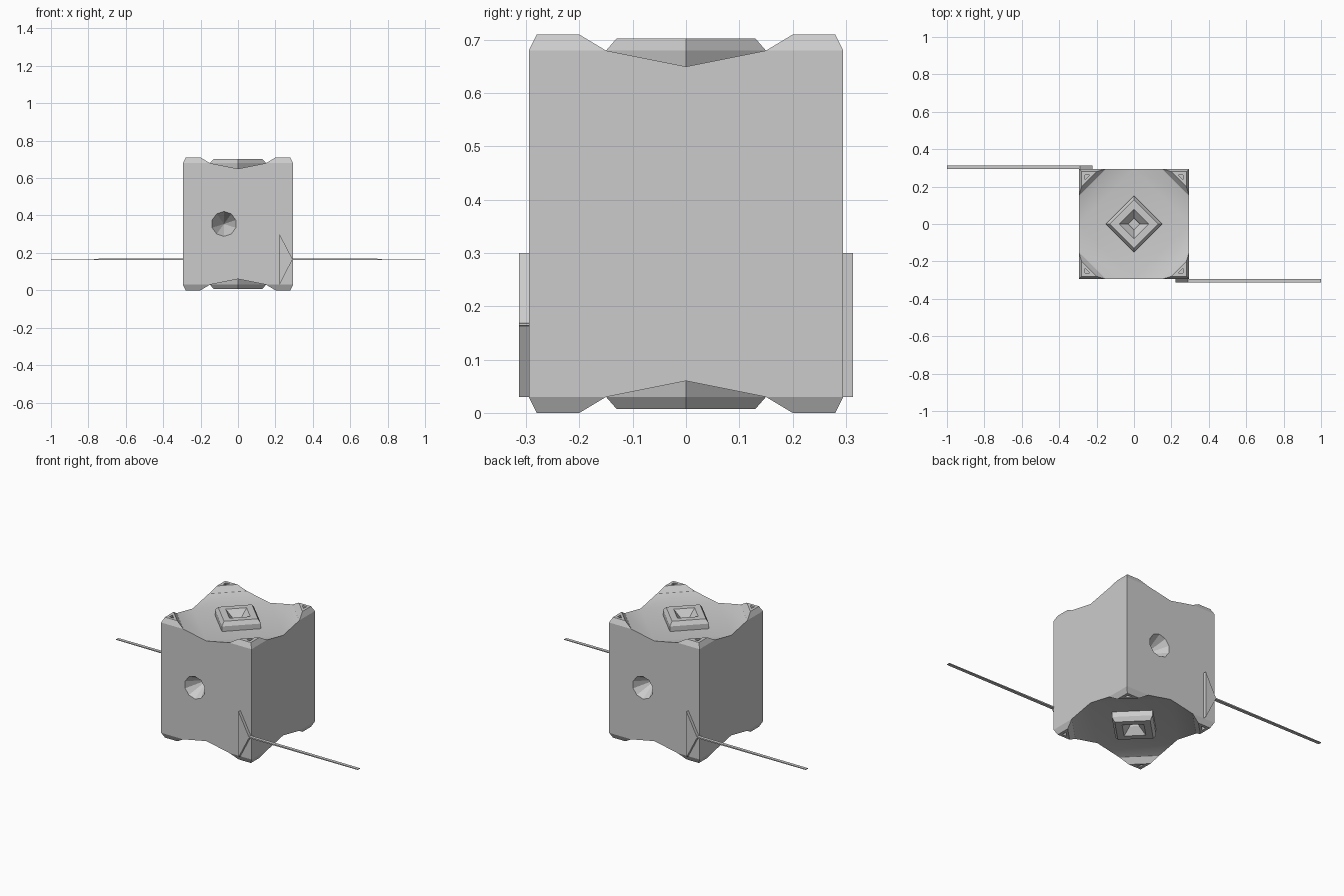
import bpy, bmesh, math
from mathutils import Matrix, Vector

if "Cube" in bpy.data.objects:
    bpy.data.objects.remove(bpy.data.objects["Cube"])

H, W = 0.71, 0.295          # body height and half width
MID = H / 2


def finish(bm, name, smooth=None):
    bmesh.ops.remove_doubles(bm, verts=bm.verts, dist=1e-5)
    bmesh.ops.recalc_face_normals(bm, faces=bm.faces)
    me = bpy.data.meshes.new(name)
    bm.to_mesh(me)
    bm.free()
    ob = bpy.data.objects.new(name, me)
    bpy.context.collection.objects.link(ob)
    if smooth:
        bpy.context.view_layer.objects.active = ob
        ob.select_set(True)
        bpy.ops.object.shade_smooth_by_angle(angle=math.radians(smooth))
        ob.select_set(False)
    return ob


def face(bm, pts):
    return bm.faces.new([bm.verts.new(p) for p in pts])


def rings(bm, loops):
    """Bridge successive loops of points."""
    for a, b in zip(loops, loops[1:]):
        n = len(a)
        for i in range(n):
            j = (i + 1) % n
            face(bm, [a[i], a[j], b[j], b[i]])


def diamond(r, z):
    return [Vector((r * x, r * y, z)) for x, y in ((1, 0), (0, 1), (-1, 0), (0, -1))]


# body: four raised corner caps around a shallow dish, same on the underside
bm = bmesh.new()
for flip in (False, True):
    for k in range(4):
        rot = Matrix.Rotation(k * math.pi / 2, 3, 'Z')

        def T(x, y, z):
            p = rot @ Vector((x, y, z))
            return Vector((p.x, p.y, H - p.z)) if flip else p
        C, P = T(W, W, .68), T(.28, .28, H)
        A1, A2 = T(W, .15, .68), T(.15, W, .68)
        Q1, Q2 = T(.28, .2, H), T(.2, .28, H)
        M1, M2 = T(W, 0, .65), T(0, W, .65)
        face(bm, [C, A1, Q1, P])
        face(bm, [A2, C, P, Q2])
        face(bm, [Q1, A1, A2, Q2])
        face(bm, [A1, M1, M2, A2])
        # triangular socket in each cap
        tri = [T(.263, .263, H), T(.263, .235, H), T(.235, .263, H)]
        low = [T(.263, .263, .68), T(.263, .235, .68), T(.235, .263, .68)]
        rings(bm, [[P, Q1, Q2], tri, low])
        face(bm, low)
    face(bm, [(p.x, p.y, H - p.z) if flip else p for p in diamond(W, .65)])
# side walls
rim = [(-W, .68), (-.15, .68), (0, .65), (.15, .68), (W, .68)]
outline = rim + [(y, H - z) for y, z in reversed(rim)]
for k in range(4):
    rot = Matrix.Rotation(k * math.pi / 2, 3, 'Z')
    face(bm, [rot @ Vector((W, y, z)) for y, z in outline])
body = finish(bm, "body")

# conical recess in front and back walls
bm = bmesh.new()
for s in (-1, 1):
    c = Vector((s * .075, s * W, MID))
    ring = [c + Vector((.072 * math.cos(a), s * .01, .072 * math.sin(a)))
            for a in (math.tau * (i + .5) / 10 for i in range(10))]
    tip = c - Vector((0, s * .12, 0))
    face(bm, ring)
    for i in range(10):
        face(bm, [ring[i], ring[(i + 1) % 10], tip])
cutter = finish(bm, "recess_cutter")
cutter.hide_render = True
mod = body.modifiers.new("recesses", 'BOOLEAN')
mod.object, mod.operation, mod.solver = cutter, 'DIFFERENCE', 'EXACT'
bpy.context.view_layer.objects.active = body
body.select_set(True)
bpy.ops.object.modifier_apply(modifier=mod.name)
bpy.ops.object.shade_smooth_by_angle(angle=math.radians(25))
body.select_set(False)
bpy.data.objects.remove(cutter)

# diamond pedestals with a stepped pit, top and bottom
for name, flip in (("top_pedestal", False), ("bottom_pedestal", True)):
    bm = bmesh.new()
    prof = [(.15, .64), (.15, .68), (.13, .703), (.08, .703), (.035, .665), (.03, .655)]
    loops = [diamond(r, H - z if flip else z) for r, z in prof]
    rings(bm, loops)
    face(bm, loops[0])
    face(bm, loops[-1])
    finish(bm, name)


def prism(name, pts, turn, y0=-.313, y1=-.294):
    """Extrude an xz outline along y, optionally turned to the back."""
    bm = bmesh.new()
    a = [Vector((x, y0, z)) for x, z in pts]
    b = [Vector((x, y1, z)) for x, z in pts]
    rings(bm, [a, b])
    face(bm, a)
    face(bm, b)
    if turn:
        bmesh.ops.rotate(bm, verts=bm.verts, matrix=Matrix.Rotation(math.pi, 3, 'Z'))
    finish(bm, name)


# triangular brackets carrying thin arms
for side, turn in (("front", False), ("back", True)):
    prism(side + "_bracket", [(.222, .03), (.292, .166), (.222, .30)], turn)
    prism(side + "_arm", [(.28, .162), (1, .164), (1, .168), (.28, .17)], turn)
